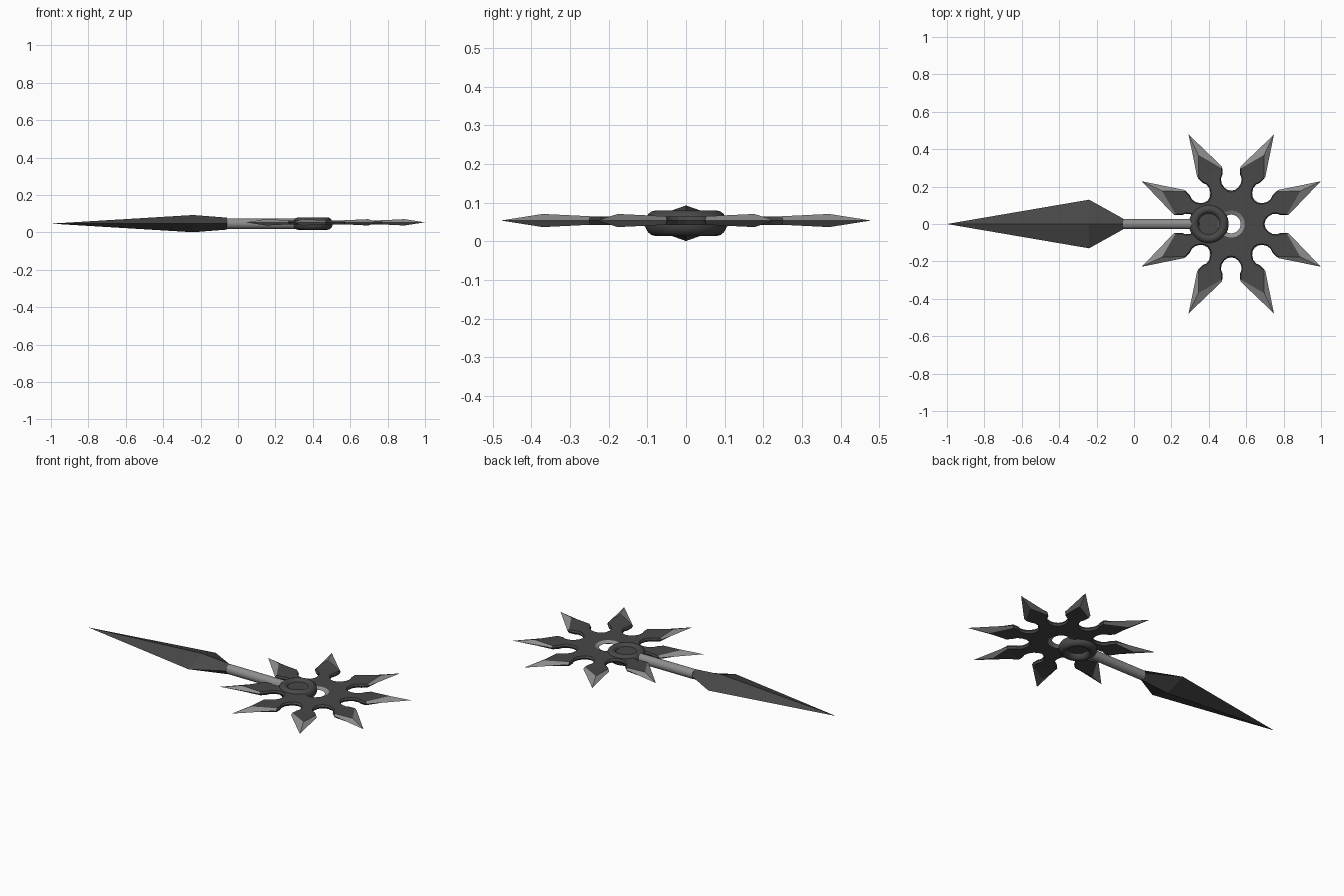
import bpy, bmesh
from math import radians, sin, cos, pi
from mathutils import Vector, Matrix

cube = bpy.data.objects.get("Cube")
if cube:
    bpy.data.objects.remove(cube, do_unlink=True)


def material(name, value):
    m = bpy.data.materials.new(name)
    m.use_nodes = True
    colour = (value, value, value, 1)
    m.diffuse_color = colour
    m.node_tree.nodes["Principled BSDF"].inputs["Base Color"].default_value = colour
    return m


dark = material("dark steel", 0.065)
light = material("light steel", 0.27)
MID = 0.047


def finish(bm, name, mats):
    bmesh.ops.remove_doubles(bm, verts=bm.verts, dist=0.0002)
    bmesh.ops.recalc_face_normals(bm, faces=bm.faces)
    mesh = bpy.data.meshes.new(name)
    bm.to_mesh(mesh)
    bm.free()
    for m in mats:
        mesh.materials.append(m)
    obj = bpy.data.objects.new(name, mesh)
    bpy.context.collection.objects.link(obj)
    return obj


# Dagger blade: diamond sections drawn to a point
bm = bmesh.new()
tip = bm.verts.new((-1, 0, MID))
rings = []
for x, w, h in ((-0.24, 0.13, 0.046), (-0.06, 0.03, 0.032)):
    rings.append([bm.verts.new((x, y, MID + z))
                  for y, z in ((w, 0), (0, h), (-w, 0), (0, -h))])
for i in range(4):
    j = (i + 1) % 4
    bm.faces.new((tip, rings[0][i], rings[0][j]))
    bm.faces.new((rings[0][i], rings[1][i], rings[1][j], rings[0][j]))
bm.faces.new(rings[1])
finish(bm, "dagger_blade", [dark])

# Handle
bpy.ops.mesh.primitive_cylinder_add(vertices=24, radius=0.028, depth=0.37,
                                    location=(0.125, 0, MID), rotation=(0, pi / 2, 0))
handle = bpy.context.object
handle.name = "handle"
handle.data.materials.append(light)
bpy.ops.object.shade_smooth_by_angle(angle=radians(40))

# Pommel ring
bpy.ops.mesh.primitive_torus_add(location=(0.4, 0, MID), major_radius=0.079,
                                 minor_radius=0.027, major_segments=48, minor_segments=16)
ring = bpy.context.object
ring.name = "pommel_ring"
ring.scale.z = 1.22
ring.data.materials.append(dark)
bpy.ops.object.shade_smooth()

# Throwing star: one half arm, mirrored side to side and top to bottom, eight times
bm = bmesh.new()
CENTRE = Vector((0.52, 0, 0.054))
THICK, RIDGE = 0.011, 0.017
# radius and angle from the shoulder round to the bottom of the notch
EDGE = [(0.31, 13.5), (0.27, 12.5), (0.25, 9.8), (0.225, 9), (0.2, 11.5), (0.184, 16), (0.178, 22.5)]
FLAT = [(0.302, 12.6), (0.268, 11), (0.25, 8.4), (0.222, 7.6), (0.194, 10.5), (0.177, 15.5), (0.17, 22.5)]
HOLE = (22.5, 15, 7.5, 0)


def half_arm(turn, side, up, lean):
    def point(r, a, z):
        a = radians(turn + side * a)
        return bm.verts.new(CENTRE + Vector((r * cos(a), r * sin(a), z * up)))

    def face(verts, mat):
        bm.faces.new(verts).material_index = mat

    edge = [point(r, a, 0) for r, a in EDGE]
    flat = [point(r, a, THICK) for r, a in FLAT]
    hole = [point(0.072, a, THICK) for a in HOLE]
    rim = [point(0.05, a, 0) for a in HOLE]
    spine = point(0.295, 0, THICK)
    apex = point(0.41, lean * side, RIDGE)
    end = point(0.53, lean * side, 0)
    face((spine, apex, flat[0]), 0)
    face([spine] + flat + hole, 0)
    face((apex, end, edge[0], flat[0]), 1)
    for i in range(len(edge) - 1):
        face((flat[i], edge[i], edge[i + 1], flat[i + 1]), 0)
    for i in range(len(hole) - 1):
        face((hole[i], rim[i], rim[i + 1], hole[i + 1]), 1)


for k in range(8):
    for side in (1, -1):
        for up in (1, -1):
            half_arm(22.5 + 45 * k, side, up, 3 if k % 2 == 0 else -3)
finish(bm, "throwing_star", [dark, light])
